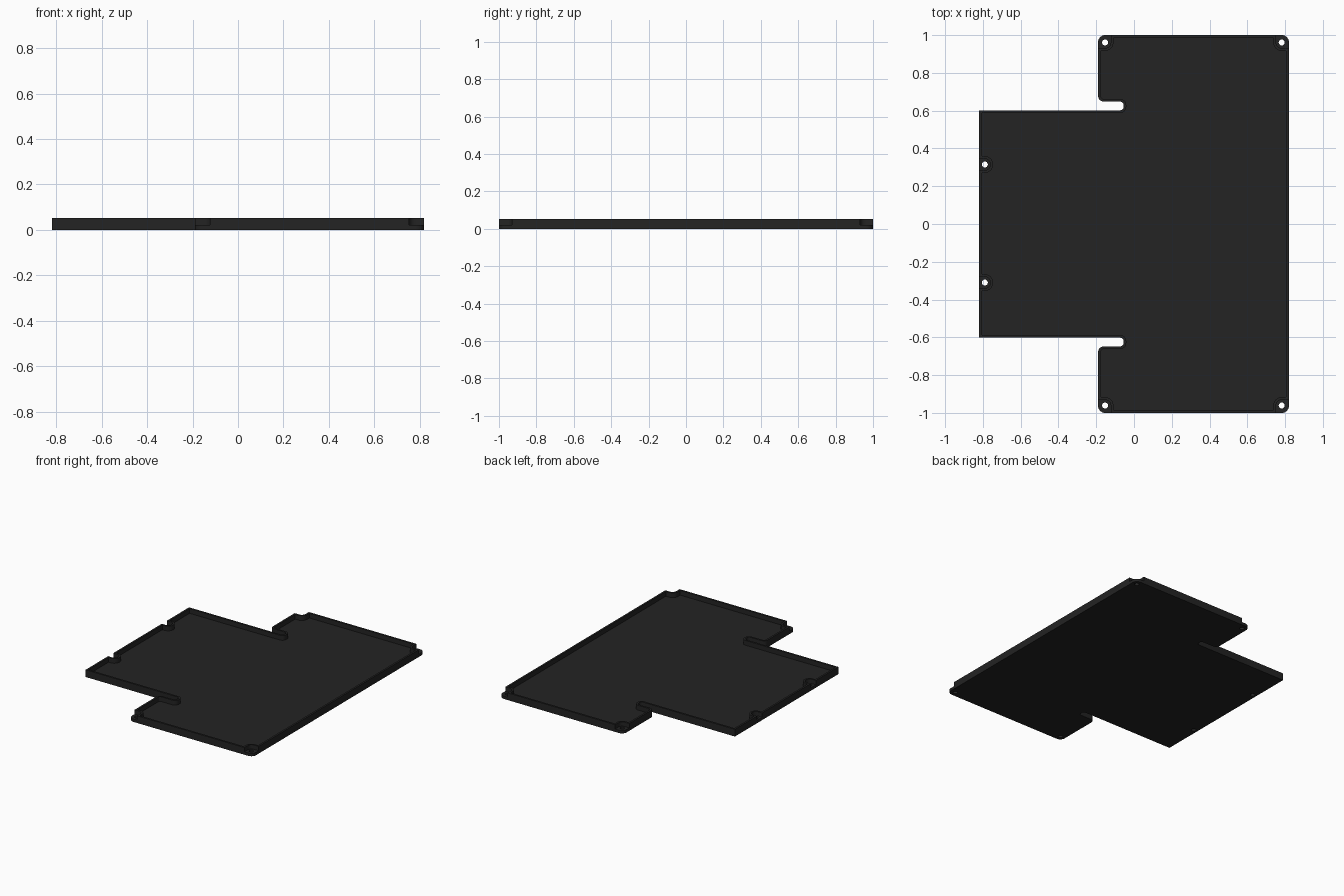
import bpy, bmesh, math
from mathutils import Vector

if "Cube" in bpy.data.objects:
    bpy.data.objects.remove(bpy.data.objects["Cube"])

HEIGHT, FLOOR, LEDGE, WALL = 0.053, 0.018, 0.021, 0.014
RECESS, HOLE = 0.03, 0.016


def rounded(corners, inset=0.0):
    """Inset a counter-clockwise right-angled outline and round its corners (x, y, radius)."""
    out, n = [], len(corners)
    for i, (x, y, r) in enumerate(corners):
        p = Vector((x, y))
        a = (p - Vector(corners[i - 1][:2])).normalized()
        b = (Vector(corners[(i + 1) % n][:2]) - p).normalized()
        turn = 1 if a.cross(b) > 0 else -1
        p += (Vector((-a.y, a.x)) + Vector((-b.y, b.x))) * inset
        r = r - turn * inset if r > 0 else 0
        if r <= 0.002:
            out.append(p)
            continue
        centre = p - a * r + b * r
        for k in range(9):
            t = k / 8 * math.pi / 2
            out.append(centre - b * r * math.cos(t) + a * r * math.sin(t))
    return out


def prism(name, outline, z0, z1):
    bm = bmesh.new()
    face = bm.faces.new([bm.verts.new((p.x, p.y, z0)) for p in outline])
    ext = bmesh.ops.extrude_face_region(bm, geom=[face])
    for v in ext["geom"]:
        if isinstance(v, bmesh.types.BMVert):
            v.co.z = z1
    bmesh.ops.recalc_face_normals(bm, faces=bm.faces)
    mesh = bpy.data.meshes.new(name)
    bm.to_mesh(mesh)
    bm.free()
    ob = bpy.data.objects.new(name, mesh)
    bpy.context.collection.objects.link(ob)
    return ob


def cut(target, cutter):
    mod = target.modifiers.new("cut", "BOOLEAN")
    mod.operation, mod.solver, mod.object = "DIFFERENCE", "EXACT", cutter
    bpy.context.view_layer.objects.active = target
    bpy.ops.object.modifier_apply(modifier=mod.name)
    bpy.data.objects.remove(cutter)


# Tray outline: wide body, narrow tongue to the left, slot on either side of the tongue
half = [(0.82, 1, 0.037), (-0.19, 1, 0.037), (-0.19, 0.648, 0.03),
        (-0.055, 0.648, 0.018), (-0.055, 0.602, 0.018), (-0.82, 0.602, 0)]
outline = half + [(x, -y, r) for x, y, r in reversed(half)]
tray = prism("tray", rounded(outline), 0, HEIGHT)
cavity = prism("cavity", rounded(outline, WALL), FLOOR, 0.2)

# Screw positions with the directions in which each recess opens outwards
screws = [(x, sy * 0.961, sx, sy) for x, sx in ((-0.153, -1), (0.782, 1)) for sy in (-1, 1)]
screws += [(-0.79, 0.315, -1, 0), (-0.79, -0.31, -1, 0)]


def recess_shape(x, y, sx, sy, radius):
    far = 0.12
    x0, x1 = x - (far if sx < 0 else radius), x + (far if sx > 0 else radius)
    y0, y1 = y - (far if sy < 0 else radius), y + (far if sy > 0 else radius)

    def r(cx, cy):
        return radius * 0.98 if cx != sx and cy != sy else 0
    return rounded([(x0, y0, r(-1, -1)), (x1, y0, r(1, -1)),
                    (x1, y1, r(1, 1)), (x0, y1, r(-1, 1))])


# Keep wall material around every screw recess, then hollow the tray
for s in screws:
    cut(cavity, prism("boss", recess_shape(*s, RECESS + WALL), -0.1, 0.3))
cut(tray, cavity)

# Open recesses and through holes
for s in screws:
    cut(tray, prism("recess", recess_shape(*s, RECESS), LEDGE, 0.3))
    circle = [Vector((s[0] + HOLE * math.cos(k * math.tau / 24),
                      s[1] + HOLE * math.sin(k * math.tau / 24))) for k in range(24)]
    cut(tray, prism("hole", circle, -0.1, 0.3))

black = bpy.data.materials.new("black plastic")
black.diffuse_color = (0.017, 0.017, 0.017, 1)
black.use_nodes = True
black.node_tree.nodes["Principled BSDF"].inputs["Base Color"].default_value = black.diffuse_color
tray.data.materials.clear()
tray.data.materials.append(black)
for p in tray.data.polygons:
    p.material_index = 0
bpy.ops.object.select_all(action="DESELECT")
tray.select_set(True)
bpy.context.view_layer.objects.active = tray
bpy.ops.object.shade_smooth_by_angle(angle=math.radians(30))
